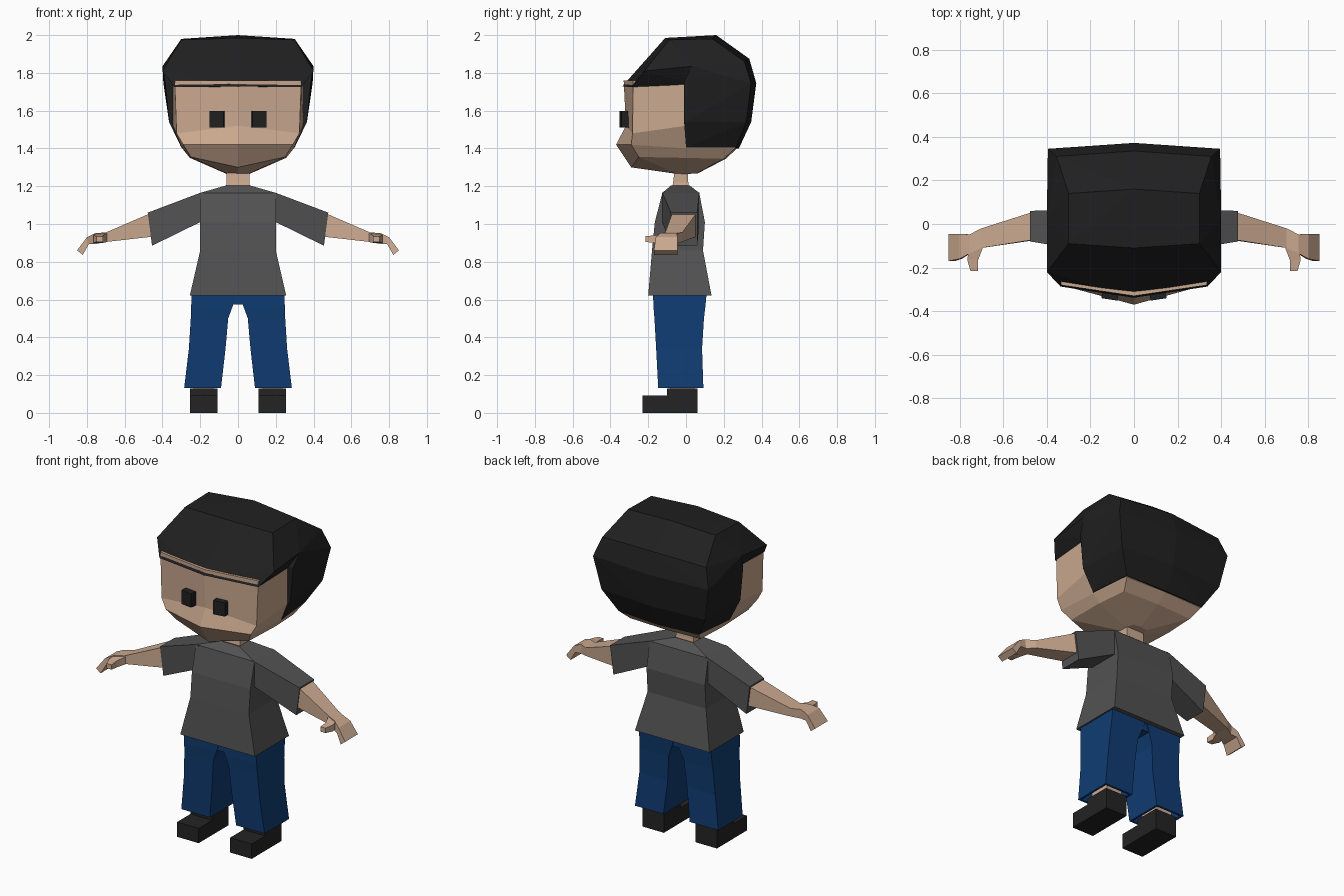
import bpy, bmesh, math


def material(name, rgb):
    m = bpy.data.materials.new(name)
    m.diffuse_color = (*rgb, 1)
    return m


SKIN = material("skin", (0.60, 0.40, 0.28))
HAIR = material("hair_black", (0.014, 0.014, 0.014))
SHIRT = material("shirt_grey", (0.085, 0.085, 0.085))
DENIM = material("denim_blue", (0.005, 0.045, 0.17))
SHOE = material("shoe_black", (0.017, 0.017, 0.017))


def finish(name, bm, mat):
    bmesh.ops.recalc_face_normals(bm, faces=bm.faces)
    me = bpy.data.meshes.new(name)
    bm.to_mesh(me)
    bm.free()
    me.materials.append(mat)
    ob = bpy.data.objects.new(name, me)
    bpy.context.collection.objects.link(ob)
    return ob


def loft(name, rings, mat):
    """Skin a list of equal-length point rings and cap both ends."""
    bm = bmesh.new()
    vs = [[bm.verts.new(p) for p in r] for r in rings]
    n = len(rings[0])
    for a, b in zip(vs, vs[1:]):
        for i in range(n):
            j = (i + 1) % n
            bm.faces.new((a[i], a[j], b[j], b[i]))
    bm.faces.new(vs[0])
    bm.faces.new(vs[-1])
    return finish(name, bm, mat)


def hull(name, half, mat):
    """Convex hull of points mirrored across x."""
    bm = bmesh.new()
    pts = set(half) | {(-x, y, z) for x, y, z in half}
    for p in sorted(pts):
        bm.verts.new(p)
    res = bmesh.ops.convex_hull(bm, input=bm.verts[:])
    loose = [v for v in bm.verts if not v.link_faces]
    bmesh.ops.delete(bm, geom=loose, context='VERTS')
    return finish(name, bm, mat)


def flat(x0, x1, y0, y1, z):
    return [(x0, y0, z), (x1, y0, z), (x1, y1, z), (x0, y1, z)]


def box(name, x0, x1, y0, y1, z0, z1, mat):
    return loft(name, [flat(x0, x1, y0, y1, z0), flat(x0, x1, y0, y1, z1)], mat)


def mirror_ring(half):
    """Front-centre to back-centre half outline -> full ring."""
    return half + [(-x, y, z) for x, y, z in half[-2:0:-1]]


def limb_ring(s, xt, zt, xb, zb, y0, y1):
    return [(s * xt, y0, zt), (s * xt, y1, zt), (s * xb, y1, zb), (s * xb, y0, zb)]


# Head: pointed face with a jutting jaw and shallow underside
loft("head", [mirror_ring(r) for r in (
    [(0, -.33, 1.76), (.335, -.28, 1.76), (.345, 0, 1.76), (.32, .28, 1.76), (0, .30, 1.76)],
    [(0, -.318, 1.52), (.325, -.283, 1.48), (.345, 0, 1.52), (.32, .28, 1.52), (0, .30, 1.52)],
    [(0, -.37, 1.42), (.29, -.29, 1.42), (.295, 0, 1.40), (.27, .26, 1.40), (0, .27, 1.40)],
    [(0, -.29, 1.30), (.25, -.25, 1.355), (.255, 0, 1.35), (.24, .20, 1.345), (0, .21, 1.345)],
    [(0, -.06, 1.267), (.06, -.05, 1.267), (.06, 0, 1.265), (.05, .05, 1.267), (0, .06, 1.267)],
)], SKIN)

# Hair: overhanging top and fringe, then the back and sides
hull("hair_top", [
    (0, -.338, 1.728), (.337, -.287, 1.725), (.40, -.22, 1.81), (.40, .03, 1.835),
    (.345, .03, 1.74), (.30, -.09, 1.975), (0, -.11, 1.985), (.30, .14, 1.98),
    (0, .16, 2.0)], HAIR)
hull("hair_back", [
    (.40, .03, 1.835), (.30, .14, 1.98), (0, .16, 2.0), (0, .335, 1.875), (.355, .31, 1.86),
    (.395, .345, 1.745), (0, .372, 1.745), (.385, -.01, 1.75), (.365, -.01, 1.54),
    (.355, .32, 1.54), (0, .345, 1.54), (.30, 0, 1.405), (.275, .265, 1.405),
    (0, .28, 1.40)], HAIR)

# Neck
loft("neck", [flat(-.075, .075, -.085, .025, 1.13), flat(-.06, .06, -.068, .012, 1.22),
              flat(-.06, .06, -.06, .01, 1.29)], SKIN)

# Shirt body
loft("shirt_body", [flat(-w, w, y0, y1, z) for w, y0, y1, z in (
    (.255, -.20, .135, .622), (.20, -.18, .09, .86), (.20, -.165, .10, 1.01),
    (.20, -.125, .07, 1.165), (.06, -.078, .018, 1.205))], SHIRT)

# Trouser waist
box("trouser_waist", -.24, .24, -.17, .10, .575, .64, DENIM)

for side, s in (("left", 1), ("right", -1)):
    # Eye: thin block turned to follow the face
    c, d = math.cos(.15), math.sin(.15)
    loft(side + "_eye", [[(s * (.111 + u * c - v * d), -.332 + u * d + v * c, z)
                          for u, v in ((-.037, -.014), (.037, -.014), (.037, .03), (-.037, .03))]
                         for z in (1.512, 1.597)], HAIR)

    # Sleeve
    loft(side + "_sleeve", [limb_ring(s, *r) for r in (
        (.18, 1.167, .18, 1.01, -.127, .072), (.20, 1.165, .20, 1.01, -.125, .07),
        (.478, 1.06, .455, .885, -.08, .06))], SHIRT)

    # Arm with curled mitten hand
    loft(side + "_arm", [limb_ring(s, *r) for r in (
        (.40, 1.08, .40, .96, -.072, .045), (.48, 1.05, .46, .932, -.075, .05),
        (.70, .955, .70, .905, -.11, -.02), (.755, .952, .75, .895, -.135, -.048),
        (.80, .93, .79, .893, -.16, -.045), (.852, .86, .822, .837, -.17, -.045))], SKIN)

    # Thumb
    loft(side + "_thumb", [
        [(s * x, y, z) for x, z in ((x0, z0), (x1, z0), (x1, z1), (x0, z1))]
        for x0, x1, y, z0, z1 in ((.69, .755, -.10, .905, .952), (.715, .765, -.165, .90, .94),
                                  (.715, .75, -.215, .905, .935))], SKIN)

    # Trouser leg with an open, turned-in hem
    loft(side + "_trouser_leg", [flat(s * x0, s * x1, y0, y1, z) for x0, x1, y0, y1, z in (
        (.0, .245, -.175, .11, .64), (.03, .248, -.172, .102, .56), (.052, .25, -.167, .095, .50),
        (.066, .26, -.158, .085, .34), (.09, .285, -.147, .092, .132),
        (.103, .272, -.134, .079, .132), (.103, .272, -.134, .079, .21))], DENIM)

    # Ankle
    box(side + "_ankle", s * .13, s * .235, -.085, .045, .10, .22, SKIN)

    # Shoe: low toe stepping up to the heel
    loft(side + "_shoe", [[(s * x, y, z) for y, z in (
        (-.23, 0), (.062, 0), (.062, .128), (-.10, .128), (-.10, .092), (-.23, .092))]
        for x in (.108, .255)], SHOE)
